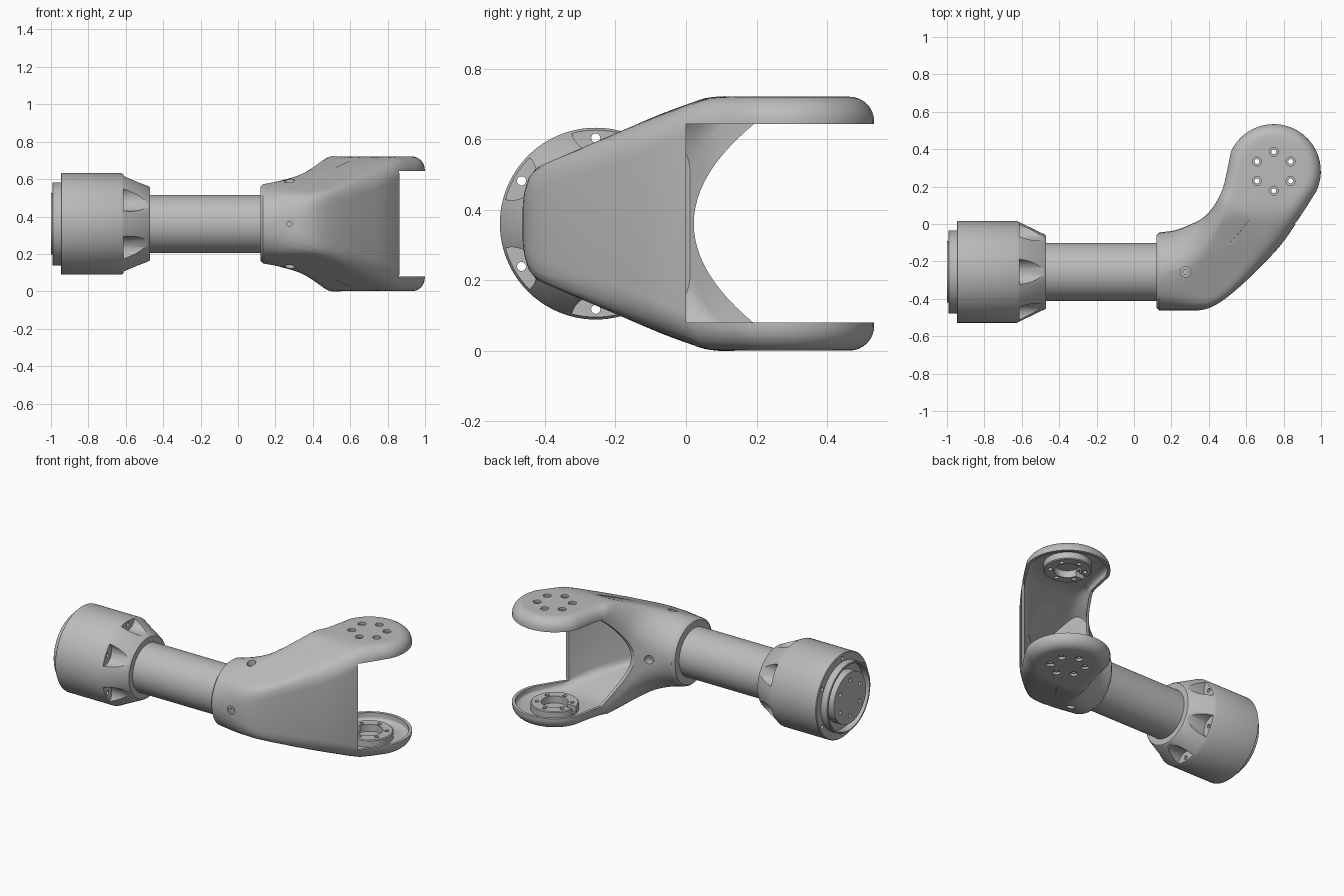
import bpy, bmesh, math
from mathutils import Vector, Matrix

if "Cube" in bpy.data.objects:
    bpy.data.objects.remove(bpy.data.objects["Cube"], do_unlink=True)

grey = bpy.data.materials.new("plain_grey")
grey.use_nodes = True
grey.diffuse_color = (0.5, 0.5, 0.5, 1)
grey.node_tree.nodes["Principled BSDF"].inputs["Base Color"].default_value = (0.5, 0.5, 0.5, 1)

AXIS_Y, MID = -0.256, 0.361         # shaft axis and mid height
HUB = Vector((0.747, 0.282))        # centre of the round arm ends
HUB_R = 0.252


def finish(name, bm):
    bmesh.ops.remove_doubles(bm, verts=bm.verts, dist=0.0004)
    bmesh.ops.recalc_face_normals(bm, faces=bm.faces)
    mesh = bpy.data.meshes.new(name)
    bm.to_mesh(mesh)
    bm.free()
    obj = bpy.data.objects.new(name, mesh)
    bpy.context.collection.objects.link(obj)
    mesh.materials.append(grey)
    return obj


def skin(bm, columns, wrap):
    # quads between neighbouring columns of points
    rows = [[bm.verts.new(p) for p in col] for col in columns]
    pairs = list(zip(rows, rows[1:])) + ([(rows[-1], rows[0])] if wrap else [])
    for a, b in pairs:
        for i in range(len(a) - 1):
            bm.faces.new((a[i], a[i + 1], b[i + 1], b[i]))


def lathe(name, profile, origin, direction, sides=64):
    # profile of (distance along axis, radius)
    bm = bmesh.new()
    turn = Matrix.Translation(origin) @ Vector(direction).to_track_quat("Z", "Y").to_matrix().to_4x4()
    angles = [math.tau * k / sides for k in range(sides)]
    skin(bm, [[turn @ Vector((r * math.cos(a), r * math.sin(a), d)) for d, r in profile]
              for a in angles], True)
    return finish(name, bm)


def rod(radius, start, end, origin, direction, sides=32):
    return lathe("cutter", [(start, 0), (start, radius), (end, radius), (end, 0)],
                 origin, direction, sides)


def prism(profile, x0, x1):
    # y,z profile extruded along x
    bm = bmesh.new()
    face = bm.faces.new([bm.verts.new((x0, y, z)) for y, z in profile])
    new = bmesh.ops.extrude_face_region(bm, geom=[face])["geom"]
    bmesh.ops.translate(bm, vec=(x1 - x0, 0, 0),
                        verts=[v for v in new if isinstance(v, bmesh.types.BMVert)])
    return finish("cutter", bm)


def cut(targets, cutters):
    for cutter in cutters:
        for obj in targets:
            mod = obj.modifiers.new("cut", "BOOLEAN")
            mod.operation, mod.solver, mod.object = "DIFFERENCE", "EXACT", cutter
            bpy.context.view_layer.objects.active = obj
            bpy.ops.object.modifier_apply(modifier=mod.name)
        bpy.data.objects.remove(cutter, do_unlink=True)


def spline(rows, steps=5):
    # smooth path through rows of values
    out = []
    for i in range(len(rows) - 1):
        a, b, c, d = rows[max(i - 1, 0)], rows[i], rows[i + 1], rows[min(i + 2, len(rows) - 1)]
        for s in range(steps):
            t = s / steps
            out.append([q + 0.5 * t * (r - p + t * (2 * p - 5 * q + 4 * r - e + t * (3 * (q - r) + e - p)))
                        for p, q, r, e in zip(a, b, c, d)])
    return out + [list(rows[-1])]


def on_hub(deg):
    a = math.radians(deg)
    return HUB + HUB_R * Vector((math.cos(a), math.sin(a)))


def ceiling(y):
    # sloping plane that trims the yoke towards the front
    return 0.342 + 0.43 * y


def soft_min(a, b, k=0.03):
    blend = max(k - abs(a - b), 0) / k
    return min(a, b) - blend * blend * k / 4


# Yoke stations: inner side x,y, outer side x,y, half height, edge radius
STATIONS = [
    (0.135, -0.045, 0.135, -0.463, 0.213, 0.21),
    (0.22, -0.033, 0.24, -0.463, 0.235, 0.21),
    (0.30, -0.003, 0.36, -0.46, 0.265, 0.205),
    (0.365, 0.03, 0.45, -0.425, 0.305, 0.19),
    (0.415, 0.08, 0.56, -0.34, 0.34, 0.16),
    (0.452, 0.14, 0.68, -0.225, 0.36, 0.13),
    (0.482, 0.215, 0.81, -0.08, 0.36, 0.10),
    (*on_hub(155), *on_hub(-25), 0.36, 0.07),
]


def yoke_body(name, stations, inset, lip=False):
    left, right = [], []
    path = spline(stations)
    if lip:                          # small rounded collar edge
        path.insert(0, (0.12, -0.06, 0.12, -0.448, 0.198, 0.195))
    for lx, ly, rx, ry, h, r in path:
        l, q = Vector((lx, ly)), Vector((rx, ry))
        left.append((l, (l + q) / 2, h, max(0.07, r * r / 0.21)))
        right.append((q, (l + q) / 2, h, r))
    tip = [(on_hub(155 - 7.5 * k), HUB, 0.36, 0.07) for k in range(1, 24)]
    columns = []
    for p, c, h, r in left + tip + right[::-1]:
        inward = (c - p).normalized()
        p = p + inward * inset
        drop = 1.5 * inset
        flat = min(max((0.21 - r) / 0.14, 0), 1)
        width = (c - p).length
        r = min(max(r - inset, 0.03), width, h - drop)
        points = [(c.lerp(p + inward * r, s / 6), 1) for s in range(6)]
        for k in range(9):
            a = math.pi / 2 * (1 - k / 8)
            points.append((p + inward * r * (1 - math.cos(a)), math.sin(a)))
        top = []
        for v, rise in points:
            limit = ceiling(v.y)
            edge = h + flat * (min(h, limit) - h)
            top.append((v, soft_min(edge - r + r * rise, limit) - drop * rise))
        columns.append([(v.x, v.y, MID + z) for v, z in top] +
                       [(v.x, v.y, MID - z) for v, z in reversed(top)])
    bm = bmesh.new()
    skin(bm, columns, False)
    bmesh.ops.remove_doubles(bm, verts=bm.verts, dist=0.0004)
    bmesh.ops.holes_fill(bm, edges=[e for e in bm.edges if e.is_boundary], sides=0)
    return finish(name, bm)


# Yoke: hollow shell, open towards the back and between the arms
yoke = yoke_body("yoke", STATIONS, 0, True)
hollow = yoke_body("cutter", STATIONS[3:], 0.019)
low, high = 0.08, 0.643
curve = [(0.022 + 2.14 * (z - MID) ** 2, z)
         for z in [low + (high - low) * k / 24 for k in range(25)]]
neck_opening = prism(curve + [(0.8, high), (0.8, low)], 0.2, 1.2)
wall_opening = prism([(0, low), (0, high), (0.8, high), (0.8, low)], 0.62, 1.2)
cut([yoke], [hollow, neck_opening, wall_opening])

# Bearing bosses inside both arms, with a notch
bosses = []
for name, base, up in (("lower_boss", 0.02, 1), ("upper_boss", 2 * MID - 0.02, -1)):
    ring = [(0, 0.08), (0, 0.142), (0.05, 0.142), (0.055, 0.137), (0.055, 0.08), (0, 0.08)]
    boss = lathe(name, ring, (HUB.x, HUB.y, base), (0, 0, up))
    z0, z1 = sorted((base + up * 0.02, base + up * 0.1))
    y = HUB.y
    cut([boss], [prism([(y - 0.018, z0), (y + 0.018, z0), (y + 0.018, z1), (y - 0.018, z1)],
                       HUB.x - 0.2, HUB.x)])
    bosses.append(boss)

# Countersunk screw holes through arms and bosses
for k in range(6):
    a = math.radians(30 + 60 * k)
    spot = (HUB.x + 0.104 * math.cos(a), HUB.y + 0.104 * math.sin(a), 0)
    cut([yoke] + bosses, [lathe("cutter", [
        (-0.1, 0), (-0.1, 0.024), (0.016, 0.024), (0.016, 0.013), (2 * MID - 0.016, 0.013),
        (2 * MID - 0.016, 0.024), (0.9, 0.024), (0.9, 0)], spot, (0, 0, 1), 24)])

# Screw holes around the collar
for k in range(4):
    a = math.pi / 2 * k
    way = (0, math.cos(a), math.sin(a))
    cut([yoke], [lathe("cutter", [(0.17, 0), (0.17, 0.013), (0.2, 0.013), (0.2, 0.027),
                                  (0.4, 0.027), (0.4, 0)], (0.275, AXIS_Y, MID), way, 24)])

# Shaft, housing, hollow end ring and flange share one axis
CENTRE, ALONG = (0, AXIS_Y, MID), (1, 0, 0)
shaft = lathe("shaft_tube", [(-0.5, 0), (-0.5, 0.155), (0.2, 0.155), (0.2, 0)], CENTRE, ALONG)
housing = lathe("motor_housing", [
    (-0.947, 0), (-0.947, 0.268), (-0.943, 0.272), (-0.625, 0.272), (-0.612, 0.265),
    (-0.475, 0.199), (-0.47, 0.193), (-0.47, 0)], CENTRE, ALONG, 96)
end_ring = lathe("end_ring", [(-0.94, 0.21), (-0.94, 0.222), (-0.99, 0.222), (-0.993, 0.219),
                              (-0.993, 0.21), (-0.94, 0.21)], CENTRE, ALONG, 96)
flange = lathe("output_flange", [(-0.94, 0), (-0.94, 0.165), (-1, 0.165), (-1, 0)], CENTRE, ALONG)

# Scalloped screw pockets, their holes and the flange holes
for k in range(6):
    a = math.radians(30 + 60 * k)
    side = Vector((0, math.cos(a), math.sin(a)))
    pocket = Vector(CENTRE) + side * 0.275
    hole = Vector(CENTRE) + side * 0.243
    cut([housing], [rod(0.071, -0.612, -0.4, pocket, ALONG),
                    rod(0.013, -1.1, -0.5, hole, ALONG, 20)])
    cut([flange], [rod(0.012, -1.1, -0.985, Vector(CENTRE) + side * 0.115, ALONG, 20)])

# Smooth shading with sharp edges kept
for obj in [yoke, shaft, housing, end_ring, flange] + bosses:
    bpy.ops.object.select_all(action="DESELECT")
    obj.select_set(True)
    bpy.context.view_layer.objects.active = obj
    bpy.ops.object.shade_smooth_by_angle(angle=math.radians(32))
